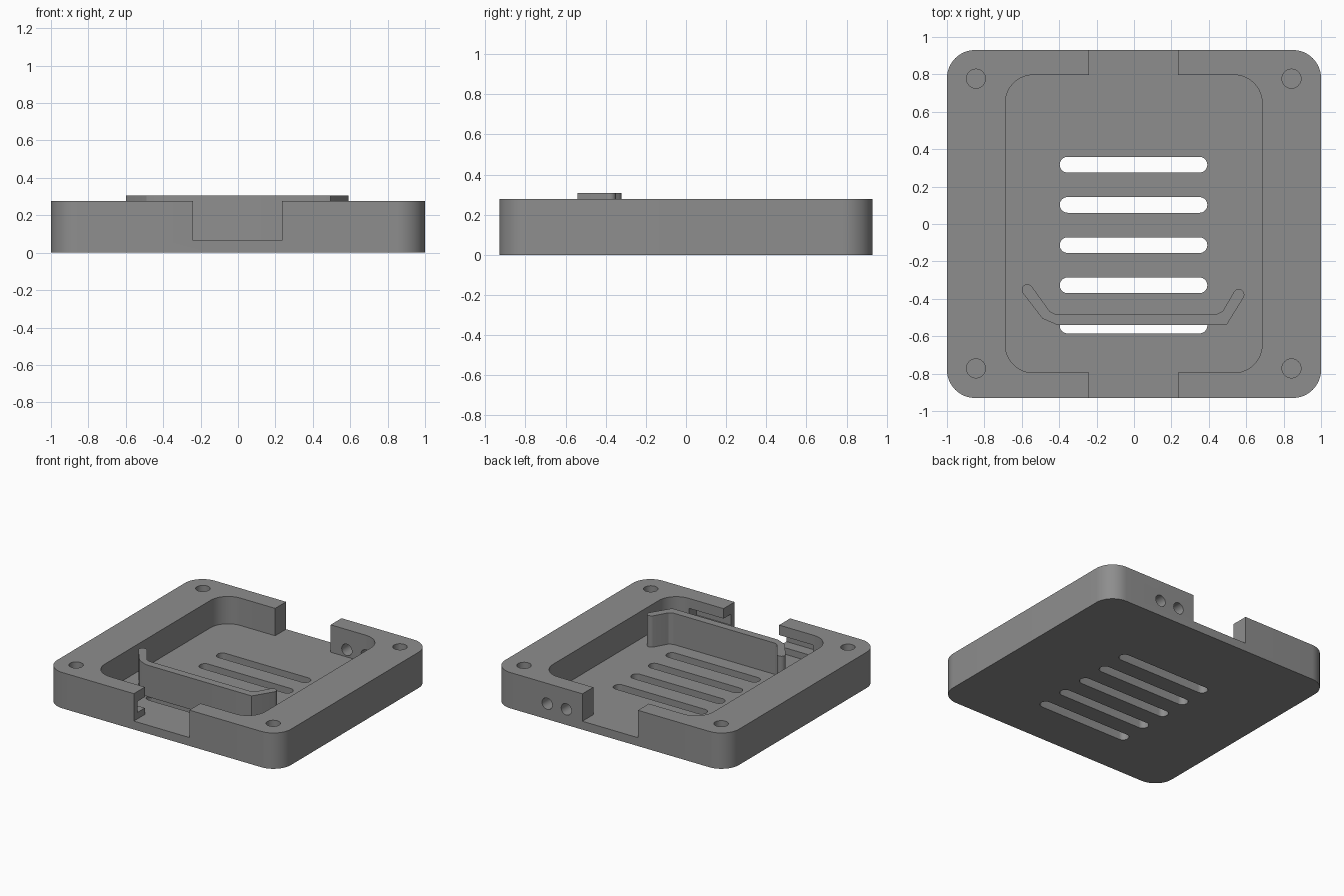
import bpy, bmesh, math
from mathutils import Matrix

if "Cube" in bpy.data.objects:
    bpy.data.objects.remove(bpy.data.objects["Cube"])

grey = bpy.data.materials.new("plain_grey")
grey.diffuse_color = (0.27, 0.27, 0.27, 1)
grey.use_nodes = True
grey.node_tree.nodes["Principled BSDF"].inputs["Base Color"].default_value = grey.diffuse_color
FLOOR, TOP = 0.065, 0.277


def arc(cx, cy, r, a0, a1, n=12):
    """Points along an arc, angles in degrees."""
    return [(cx + r * math.cos(math.radians(a0 + (a1 - a0) * i / n)),
             cy + r * math.sin(math.radians(a0 + (a1 - a0) * i / n))) for i in range(n + 1)]


def rounded(x0, x1, y0, y1, r, n=12):
    """Counter-clockwise rounded rectangle outline."""
    return (arc(x1 - r, y1 - r, r, 0, 90, n) + arc(x0 + r, y1 - r, r, 90, 180, n)
            + arc(x0 + r, y0 + r, r, 180, 270, n) + arc(x1 - r, y0 + r, r, 270, 360, n))


def prism(name, outline, z0, z1, matrix=None):
    """Extrude an outline from z0 to z1."""
    bm = bmesh.new()
    face = bm.faces.new([bm.verts.new((x, y, z0)) for x, y in outline])
    top = bmesh.ops.extrude_face_region(bm, geom=[face])["geom"]
    verts = [v for v in top if isinstance(v, bmesh.types.BMVert)]
    bmesh.ops.translate(bm, verts=verts, vec=(0, 0, z1 - z0))
    bmesh.ops.remove_doubles(bm, verts=bm.verts, dist=1e-5)
    if matrix:
        bm.transform(matrix)
    bmesh.ops.recalc_face_normals(bm, faces=bm.faces)
    mesh = bpy.data.meshes.new(name)
    bm.to_mesh(mesh)
    bm.free()
    mesh.materials.append(grey)
    obj = bpy.data.objects.new(name, mesh)
    bpy.context.collection.objects.link(obj)
    return obj


def cut(target, cutter):
    """Subtract the cutter and remove it."""
    mod = target.modifiers.new("cut", "BOOLEAN")
    mod.operation, mod.solver, mod.object = "DIFFERENCE", "EXACT", cutter
    bpy.context.view_layer.objects.active = target
    bpy.ops.object.modifier_apply(modifier=mod.name)
    bpy.data.objects.remove(cutter)


def box(x0, x1, y0, y1):
    return [(x0, y0), (x1, y0), (x1, y1), (x0, y1)]


# Tray body with pocket and a gap through the front and back walls
tray = prism("tray", rounded(-1, 1, -0.93, 0.93, 0.15), 0, TOP)
cut(tray, prism("pocket", rounded(-0.688, 0.685, -0.795, 0.797, 0.15), FLOOR, 0.5))
cut(tray, prism("wall_gap", box(-0.24, 0.235, -1.2, 1.2), FLOOR, 0.5))

# Ventilation slots in the floor
for i in range(5):
    y = 0.317 - 0.215 * i
    cut(tray, prism("vent", rounded(-0.397, 0.392, y - 0.042, y + 0.042, 0.0419, 8), -0.1, 0.1))

# Blind screw holes in the corners
for x in (-0.845, 0.842):
    for y in (-0.772, 0.777):
        cut(tray, prism("screw_hole", arc(x, y, 0.051, 0, 360, 24)[:-1], FLOOR, 0.5))

# Groove inside the front wall
cut(tray, prism("groove", box(-0.53, 0.53, -0.885, -0.7), 0.115, 0.2))

# Cable holes through the back wall
for x in (0.373, 0.537):
    turn = Matrix.Translation((x, 0, 0.12)) @ Matrix.Rotation(math.radians(-90), 4, "X")
    cut(tray, prism("cable_hole", arc(0, 0, 0.044, 0, 360, 24)[:-1], 0.7, 1.1, turn))

# Retaining clip with bent, rounded ends
clip_outline = ([(-0.41, -0.54), (0.495, -0.54)]
                + arc(0.56, -0.378, 0.03, -32, 148, 10)
                + [(0.475, -0.465), (0.445, -0.48), (-0.425, -0.48), (-0.45, -0.468)]
                + arc(-0.57, -0.352, 0.03, 37, 217, 10)
                + [(-0.49, -0.505)])
clip = prism("retaining_clip", clip_outline, FLOOR - 0.002, 0.307)

# Smooth the round walls, keep the edges sharp
for obj in (tray, clip):
    bpy.ops.object.select_all(action="DESELECT")
    obj.select_set(True)
    bpy.context.view_layer.objects.active = obj
    bpy.ops.object.shade_smooth_by_angle(angle=math.radians(25))
